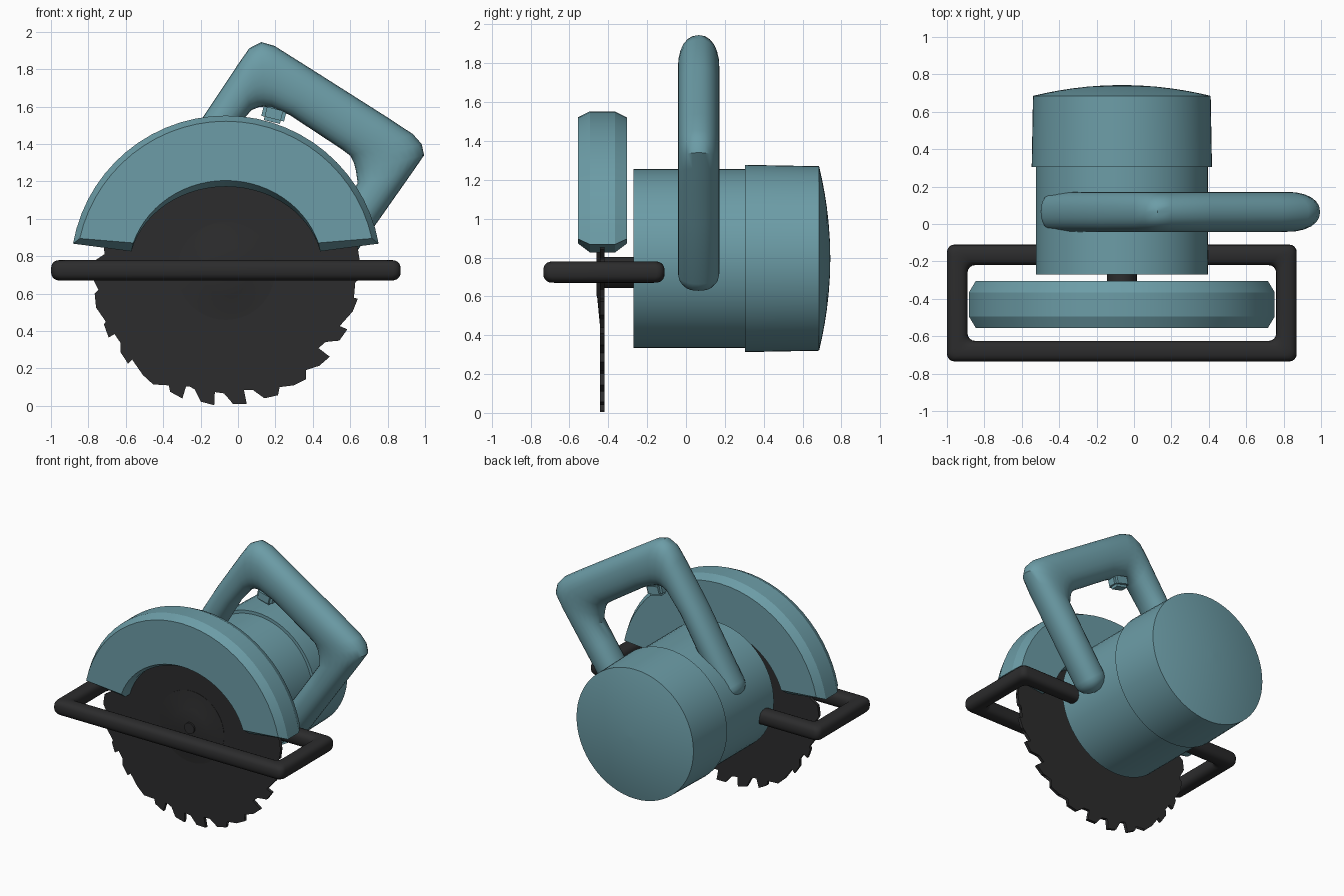
import bpy, bmesh, math
from mathutils import Matrix, Vector

if "Cube" in bpy.data.objects:
    bpy.data.objects.remove(bpy.data.objects["Cube"])


def material(name, rgb):
    m = bpy.data.materials.new(name)
    m.diffuse_color = (*rgb, 1)
    m.use_nodes = True
    m.node_tree.nodes["Principled BSDF"].inputs["Base Color"].default_value = m.diffuse_color
    return m


TEAL = material("teal_plastic", (0.15, 0.335, 0.385))
BLACK = material("black_metal", (0.025, 0.025, 0.026))
CX, BZ = -0.065, 0.722      # blade axis


def finish(name, bm, mat, angle=30):
    bmesh.ops.recalc_face_normals(bm, faces=bm.faces)
    me = bpy.data.meshes.new(name)
    bm.to_mesh(me)
    bm.free()
    me.materials.append(mat)
    ob = bpy.data.objects.new(name, me)
    bpy.context.collection.objects.link(ob)
    bpy.ops.object.select_all(action='DESELECT')
    ob.select_set(True)
    bpy.context.view_layer.objects.active = ob
    bpy.ops.object.shade_smooth_by_angle(angle=math.radians(angle))
    return ob


def skin(bm, rings, closed=False):
    """Bridge equal-length rings of verts, capping open ends."""
    n = len(rings[0])
    count = len(rings) if closed else len(rings) - 1
    for i in range(count):
        a, b = rings[i], rings[(i + 1) % len(rings)]
        for j in range(n):
            k = (j + 1) % n
            bm.faces.new((a[j], a[k], b[k], b[j]))
    if not closed:
        bm.faces.new(rings[0])
        bm.faces.new(rings[-1])


def lathe(name, profile, cz, mat, n=64):
    """Revolve (radius, y) points about an axis along y."""
    bm = bmesh.new()
    rings = [[bm.verts.new((CX + r * math.cos(2 * math.pi * i / n), y,
                            cz + r * math.sin(2 * math.pi * i / n))) for i in range(n)]
             for r, y in profile]
    skin(bm, rings)
    return finish(name, bm, mat)


def loft(name, pairs, place, mat, n=20, e=0.9, closed=False):
    """Tube through (outer point, inner point, half thickness) sections."""
    bm = bmesh.new()
    rings = []
    for po, pi, h in pairs:
        po, pi = Vector(po), Vector(pi)
        mid, half = (po + pi) / 2, (po - pi) / 2
        ring = []
        for i in range(n):
            a = 2 * math.pi * i / n
            c, s = math.cos(a), math.sin(a)
            c = math.copysign(abs(c) ** e, c)
            s = math.copysign(abs(s) ** e, s)
            p = mid + half * c
            ring.append(bm.verts.new(place(p.x, p.y, h * s)))
        rings.append(ring)
    skin(bm, rings, closed)
    return finish(name, bm, mat, 40)


# Motor housing, its wider domed end cap, and the drive shaft
lathe("motor_housing", [(0.46, -0.27), (0.46, 0.32)], 0.795, TEAL)
dome = [(0.475 * math.cos(t * math.pi / 16) if t < 8 else 0.004,
         0.685 + 0.058 * (1 - math.cos(t * math.pi / 16) ** 2)) for t in range(9)]
lathe("motor_end_cap", [(0.482, 0.305)] + dome, 0.795, TEAL)
lathe("drive_shaft", [(0.08, -0.43), (0.08, -0.25)], BZ, BLACK, 32)

# Saw blade with 26 hooked teeth
bm = bmesh.new()
teeth, step = 26, 360 / 26
tooth = [(0, 0.645), (4.3, 0.655), (7.2, 0.695), (8.2, 0.712), (14.1, 0.721)]
outline = []
for k in range(teeth):
    for da, r in tooth:
        a = math.radians(-5.2 + k * step + da)
        outline.append((CX + r * math.sin(a), BZ - r * math.cos(a)))
skin(bm, [[bm.verts.new((x, y, z)) for x, z in outline] for y in (-0.442, -0.42)])
bmesh.ops.triangulate(bm, faces=[f for f in bm.faces if len(f.verts) > 4])
finish("saw_blade", bm, BLACK, 20)

# Blade flange and nut
lathe("blade_flange", [(0.262, -0.435), (0.262, -0.444), (0.13, -0.457), (0.11, -0.462)],
      BZ, BLACK, 48)
lathe("blade_nut", [(0.04, -0.45), (0.04, -0.475)], BZ, BLACK, 24)

# Upper blade guard: chamfered section swept over the blade
# corner: (half width, height) radii, start angle, y offset from the blade
side = [((0.80, 0.80), 12.5, 0.125), ((0.83, 0.83), 10.1, 0.065)]
inner = [((0.519, 0.45), 13.4, 0.065), ((0.52, 0.483), 18.0, 0.125)]
section = [(r, a, -w) for r, a, w in side] + [(r, a, w) for r, a, w in reversed(side)]
section += [(r, a, w) for r, a, w in reversed(inner)] + [(r, a, -w) for r, a, w in inner]
bm = bmesh.new()
rings, N = [], 28
for i in range(N + 1):
    ring = []
    for (rx, rz), a0, w in section:
        a = math.radians(a0 + (180 - 2 * a0) * i / N)
        ring.append(bm.verts.new((CX + rx * math.cos(a), -0.43 + w, BZ + rz * math.sin(a))))
    rings.append(ring)
for a, b in zip(rings, rings[1:]):
    for j in range(8):
        k = (j + 1) % 8
        bm.faces.new((a[j], a[k], b[k], b[j]))
for r in (rings[0], rings[-1]):
    for q in ((0, 1, 6, 7), (1, 2, 5, 6), (2, 3, 4, 5)):
        bm.faces.new([r[j] for j in q])
finish("blade_guard", bm, TEAL, 20)


# Handle: two slim legs and a thick grip in one bent tube
def tip(c, d, r, sign):
    """Rounded end rings at c, pointing along -d."""
    c, d = Vector(c), Vector(d).normalized()
    nrm = Vector((-d.y, d.x)) * sign
    out = []
    for t in (88, 65, 40, 20, 0):
        s = max(math.cos(math.radians(t)), 0.04)
        p = c - d * r * 0.9 * math.sin(math.radians(t))
        out.append((p + nrm * r * s, p - nrm * r * s, 0.107 * s))
    return out


H = 0.107
bend = [((-0.19, 1.54), (-0.035, 1.455)), ((0.0, 1.826), (0.07, 1.58)),
        ((0.06, 1.912), (0.11, 1.597)), ((0.125, 1.945), (0.14, 1.60)),
        ((0.195, 1.925), (0.18, 1.595)), ((0.42, 1.783), (0.275, 1.556)),
        ((0.80, 1.542), (0.55, 1.375)), ((0.935, 1.453), (0.60, 1.338)),
        ((0.982, 1.40), (0.62, 1.30)), ((0.995, 1.34), (0.63, 1.26)),
        ((0.94, 1.26), (0.64, 1.19)), ((0.735, 0.968), (0.57, 1.085))]
path = tip((-0.41, 1.0), (0.554, 0.832), 0.093, 1)
path += [(o, i, H) for o, i in bend]
path += tip((0.44, 0.72), (0.573, 0.82), 0.10, -1)[::-1]
loft("handle", path, lambda u, v, w: (u, 0.065 + w, v), TEAL, n=24)

# Trigger under the grip
bm = bmesh.new()
bmesh.ops.create_cube(bm, size=1)
bmesh.ops.scale(bm, vec=(0.125, 0.09, 0.09), verts=bm.verts)
bmesh.ops.bevel(bm, geom=bm.edges[:], offset=0.018, segments=2, affect='EDGES')
bmesh.ops.transform(bm, verts=bm.verts, matrix=Matrix.Translation((0.192, 0.065, 1.562))
                    @ Matrix.Rotation(math.radians(14), 4, 'Y'))
finish("trigger", bm, TEAL)

# Base rail: a rounded rectangular frame around the blade
x0, x1, y0, y1, w, rad = -1.0, 0.87, -0.735, -0.11, 0.11, 0.04
corners = []
for q, (sx, sy) in enumerate(((1, 1), (-1, 1), (-1, -1), (1, -1))):
    cx, cy = (x1 if sx > 0 else x0), (y1 if sy > 0 else y0)
    for t in range(5):
        a = math.radians(90 * q + 22.5 * t)
        off = Vector((math.cos(a), math.sin(a))) * rad
        o = Vector((cx - sx * rad, cy - sy * rad)) + off
        i = Vector((cx - sx * (w + rad), cy - sy * (w + rad))) + off
        corners.append((o, i, 0.055))
loft("base_rail", corners, lambda u, v, h: (u, v, 0.725 + h), BLACK, n=20, e=0.75, closed=True)
